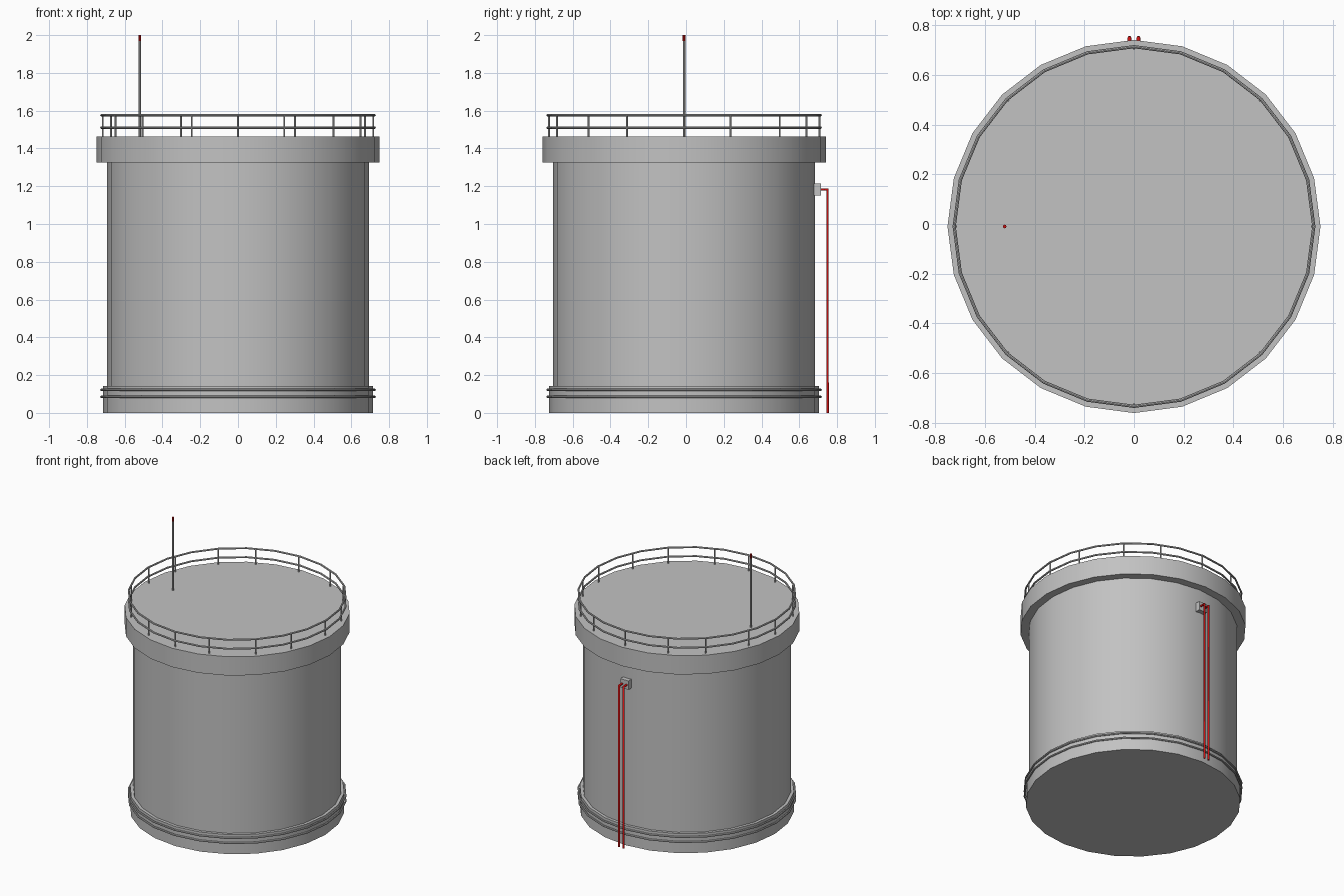
import bpy, math

if "Cube" in bpy.data.objects:
    bpy.data.objects.remove(bpy.data.objects["Cube"])

CY = -0.01     # tank axis offset in y
SIDES = 24


def material(name, rgb):
    m = bpy.data.materials.new(name)
    m.diffuse_color = (*rgb, 1)
    m.use_nodes = True
    m.node_tree.nodes["Principled BSDF"].inputs["Base Color"].default_value = m.diffuse_color
    return m


GREY = material("tank_grey", (0.54, 0.54, 0.54))
RED = material("signal_red", (0.6, 0.005, 0.005))


def finish(name, mat, smooth=True):
    ob = bpy.context.object
    ob.name = name
    ob.data.materials.append(mat)
    if smooth:
        bpy.ops.object.shade_smooth_by_angle(angle=math.radians(35))
    return ob


def cylinder(name, r, z0, z1, mat, x=0, y=CY, sides=SIDES):
    bpy.ops.mesh.primitive_cylinder_add(vertices=sides, radius=r, depth=z1 - z0,
                                        location=(x, y, (z0 + z1) / 2))
    return finish(name, mat)


def ring(name, r, z, tube=0.0065):
    bpy.ops.mesh.primitive_torus_add(major_segments=SIDES, minor_segments=8,
                                     major_radius=r, minor_radius=tube,
                                     location=(0, CY, z))
    return finish(name, GREY)


# Tank shell: base, wall and roof rim
cylinder("tank_base", 0.714, 0, 0.143, GREY)
cylinder("tank_wall", 0.693, 0.14, 1.33, GREY)
cylinder("roof_rim", 0.75, 1.326, 1.464, GREY)

# Pipe rings around the base and roof railing
for i, z in enumerate((0.085, 0.122)):
    ring(f"base_ring_{i}", 0.723, z)
for i, z in enumerate((1.51, 1.576)):
    ring(f"railing_{i}", 0.723, z)

# Railing posts
angles = (0, 20, 45, 65, 90, 115, 135, 160, 180, 205, 225, 250, 270, 290, 315, 335)
for i, deg in enumerate(angles):
    a = math.radians(deg)
    cylinder(f"railing_post_{i}", 0.005, 1.46, 1.576, GREY,
             0.716 * math.cos(a), CY + 0.716 * math.sin(a), 8)

# Roof mast with red tip
cylinder("mast", 0.007, 1.46, 1.972, GREY, -0.52, CY, 8)
cylinder("mast_tip", 0.0075, 1.97, 2.0, RED, -0.52, CY, 8)

# Junction box on the back wall
bpy.ops.mesh.primitive_cube_add(size=1, location=(0, 0.693, 1.183))
bpy.context.object.scale = (0.066, 0.042, 0.065)
bpy.ops.object.transform_apply(location=False, rotation=False, scale=True)
finish("junction_box", GREY, False)

# Red pipes: out of the box, then down to the ground
for side, x in (("left", 0.018), ("right", -0.018)):
    cu = bpy.data.curves.new(f"red_pipe_{side}", "CURVE")
    cu.dimensions = "3D"
    cu.bevel_depth = 0.0075
    cu.bevel_resolution = 1
    cu.use_fill_caps = True
    sp = cu.splines.new("POLY")
    pts = ((x, 0.70, 1.183), (x, 0.7495, 1.183), (x, 0.7495, 0.0))
    sp.points.add(len(pts) - 1)
    for p, co in zip(sp.points, pts):
        p.co = (*co, 1)
    ob = bpy.data.objects.new(f"red_pipe_{side}", cu)
    cu.materials.append(RED)
    bpy.context.collection.objects.link(ob)
